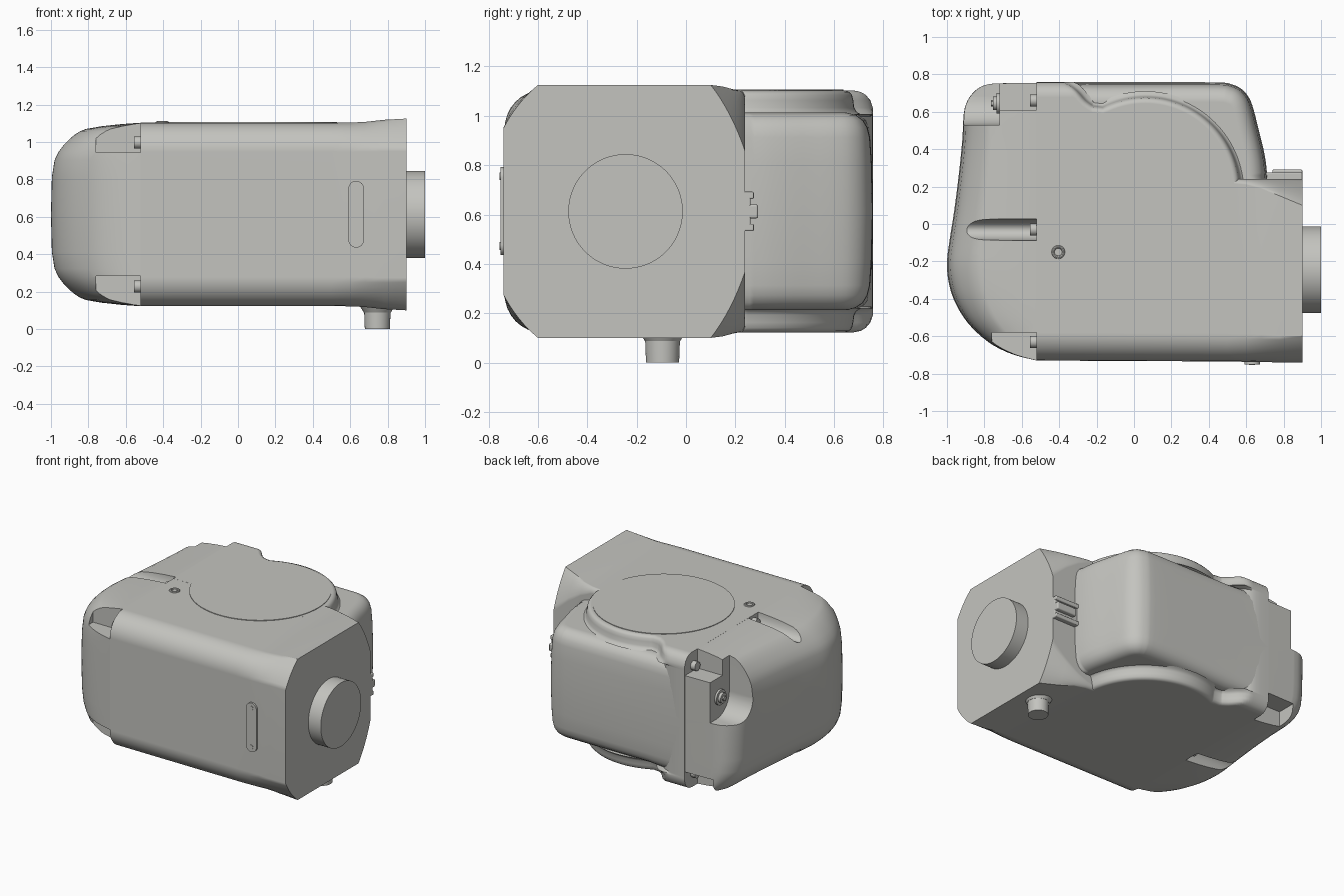
import bpy, bmesh, math
from mathutils import Vector

if "Cube" in bpy.data.objects:
    bpy.data.objects.remove(bpy.data.objects["Cube"])

C = 0.6125          # height of the mirror plane of the housing
SEAM = -0.52        # joint between body and end cover
grey = bpy.data.materials.new("housing_grey")
grey.diffuse_color = (0.55, 0.55, 0.52, 1)
grey.use_nodes = True
grey.node_tree.nodes["Principled BSDF"].inputs["Base Color"].default_value = grey.diffuse_color


def finish(ob, name, angle=35, weighted=True):
    ob.name = name
    ob.data.materials.clear()
    ob.data.materials.append(grey)
    bpy.ops.object.select_all(action='DESELECT')
    ob.select_set(True)
    bpy.context.view_layer.objects.active = ob
    bpy.ops.object.shade_smooth_by_angle(angle=math.radians(angle))
    if weighted:
        m = ob.modifiers.new("normals", 'WEIGHTED_NORMAL')
        m.keep_sharp = True
    return ob


def loft(name, rings, done=True):
    """Closed rings of equal length joined with quads and capped."""
    bm = bmesh.new()
    vs = [[bm.verts.new(p) for p in r] for r in rings]
    n = len(rings[0])
    for a, b in zip(vs, vs[1:]):
        for i in range(n):
            j = (i + 1) % n
            bm.faces.new((a[i], a[j], b[j], b[i]))
    bm.faces.new(vs[0])
    bm.faces.new(vs[-1])
    bmesh.ops.recalc_face_normals(bm, faces=bm.faces)
    me = bpy.data.meshes.new(name)
    bm.to_mesh(me)
    bm.free()
    ob = bpy.data.objects.new(name, me)
    bpy.context.collection.objects.link(ob)
    return finish(ob, name) if done else ob


def box(name, x0, x1, y0, y1, z0, z1, done=True, bevel=0.0):
    ring = [(x0, y0), (x1, y0), (x1, y1), (x0, y1)]
    ob = loft(name, [[(x, y, z) for x, y in ring] for z in (z0, z1)], False)
    if bevel:
        m = ob.modifiers.new("bevel", 'BEVEL')
        m.width, m.segments = bevel, 3
    return finish(ob, name) if done else ob


def rod(name, axis, a, b, p, r, r2=None, n=48, done=True, squash=1.0):
    """Cylinder along an axis from a to b; p is its centre in the other two."""
    rings = []
    for s, rad in ((a, r), (b, r if r2 is None else r2)):
        ring = []
        for i in range(n):
            t = 2 * math.pi * i / n
            c = [p[0] + rad * math.cos(t), p[1] + rad * squash * math.sin(t)]
            c.insert("xyz".index(axis), s)
            ring.append(c)
        rings.append(ring)
    return loft(name, rings, done)


def spline(pts, k=4):
    """Catmull-Rom refinement of an open path."""
    p = [Vector(q) for q in pts]
    out = []
    for i in range(len(p) - 1):
        a, b, c, d = p[max(i - 1, 0)], p[i], p[i + 1], p[min(i + 2, len(p) - 1)]
        for j in range(k):
            t = j / k
            out.append(0.5 * (2 * b + (c - a) * t + (2 * a - 5 * b + 4 * c - d) * t * t
                              + (3 * b - a - 3 * c + d) * t ** 3))
    return out + [p[-1]]


def mirrored(table):
    """Table of (height, value) from the mid plane up, extended below it."""
    return [(-h, v) for h, v in reversed(table) if h > 0] + list(table)


def width(h, w, r, top=0.49):
    """Half width of a section with corner radius r at height h."""
    e = min(max(abs(h) - (top - r), 0), r)
    return w - r + math.sqrt(r * r - e * e)


def stack(name, outline, table, r):
    """Stack an outline over heights, offset by the table value, flat at the seam."""
    n = len(outline)
    rings = []
    for h, d in table:
        ring = []
        for i, p in enumerate(outline):
            t = (outline[(i + 1) % n] - outline[i - 1]).normalized()
            q = p + Vector((-t.y, t.x)) * d
            x = SEAM if p.x < SEAM + 0.001 else max(q.x, SEAM)
            y = p.y if p.y < 0.2 else q.y
            ring.append((x, min(y, width(h, 0.758, r)), C + h))
        rings.append(ring)
    return loft(name, rings)


# main body: rounded section that flares into a chamfered end face
def corner(y, h, a, b, s, w):
    pts = []
    for i in range(9):
        t = i / 8 * math.pi / 2
        u, v = i / 8, 1 - i / 8
        cy = w * math.sin(t) + (1 - w) * u
        ch = w * math.cos(t) + (1 - w) * v
        pts.append((y + s * (a * cy - a), h - b + b * ch))
    return pts


rings = []
for x, H, yf, a, b, ba, bb, w in (
        (SEAM, .49, -.73, .15, .155, .02, .02, 1), (0.5, .49, -.735, .15, .155, .02, .02, 1),
        (0.6, .491, -.737, .15, .157, .03, .04, .9), (0.68, .495, -.738, .148, .16, .05, .08, .7),
        (0.78, .506, -.74, .143, .168, .09, .16, .45), (0.9, .5125, -.74, .14, .175, .14, .27, .25)):
    top = corner(yf, H, a, b, -1, w)[::-1] + corner(0.24, H, ba, bb, 1, w)
    half = [(x, y, C + h) for y, h in top]
    rings.append(half + [(x, y, 2 * C - z) for x, y, z in reversed(half)])
loft("main_body", rings)

# raised round boss with the joint flange, and the lower bulge behind it
boss = spline([(SEAM, .758), (-.42, .755), (-.36, .738), (-.31, .705), (-.265, .655), (-.22, .622)], 3)
boss += [Vector((.06 + .5 * math.cos(math.radians(t)), .17 + .5 * math.sin(math.radians(t))))
         for t in range(117, 3, -3)]
boss += [Vector((.55, 0)), Vector((SEAM, 0))]
stack("boss_and_flange", boss, mirrored(
    [(.385, 0), (.393, .04), (.403, .022), (.42, .012), (.45, .008),
     (.472, .003), (.484, -.008), (.4905, -.025)]), 0.08)

bulge = [Vector((SEAM, .758)), Vector((-.2, .758))]
bulge += spline([(.2, .758), (.45, .757), (.52, .748), (.575, .722), (.615, .675), (.64, .61),
                 (.665, .51), (.69, .41), (.705, .33), (.712, .26)], 3)
bulge += [Vector((.715, .1)), Vector((SEAM, .1))]
stack("rear_bulge", bulge, mirrored(
    [(0, 0), (.2, -.005), (.3, -.012), (.34, -.022), (.37, -.04),
     (.39, -.068), (.4, -.105)]), 0.08)

# domed end cover
path = [Vector((SEAM, .755))] + spline(
    [(-.74, .752), (-.80, .742), (-.85, .712), (-.89, .66), (-.91, .59), (-.918, .45),
     (-.935, .28), (-.96, .08), (-.985, -.08), (-1, -.2), (-.993, -.3), (-.965, -.4),
     (-.91, -.5), (-.84, -.58), (-.75, -.65), (-.64, -.70), (SEAM, -.73)], 3)
rings = []
for h, s in mirrored([(0, 1), (.2, .99), (.29, .96), (.335, .915), (.37, .86), (.4, .80),
                      (.425, .74), (.445, .675), (.4575, .61), (.472, .43), (.483, .22), (.49, .02)]):
    fb, ff = width(h, .755, .08) / .755, width(h, .73, .15) / .73
    rings.append([(SEAM + (p.x - SEAM) * s, p.y * (fb if p.y > 0 else ff), C + h) for p in path])
cover = loft("end_cover", rings, False)

# pockets in the cover: screw pockets mirrored top and bottom, and the port notch
cutters = []
for s in (1, -1):
    def zr(a, b):
        return sorted((C + s * a, C + s * b))
    cutters.append(box("cut", -.76, -.5, -1, -.58, *zr(.33, .8), done=False))
    cutters.append(box("cut", -.74, -.5, .61, 1, *zr(.35, .8), done=False))
    cutters.append(rod("cut", 'x', -1.1, -.5, (-.03, C + s * .49), .058, done=False, squash=1.7))
arc = [(.68 - .15 * math.sin(t), .82 - .15 * math.cos(t)) for t in
       (i * math.pi / 16 for i in range(9))]
notch = [(1, .67)] + arc + [(.53, 1.3), (1, 1.3)]
cutters.append(loft("cut", [[(x, y, z) for y, z in notch] for x in (-1.2, -.72)], False))
bpy.context.view_layer.objects.active = cover
for c in cutters:
    m = cover.modifiers.new("pocket", 'BOOLEAN')
    m.operation, m.solver, m.object = 'DIFFERENCE', 'EXACT', c
    bpy.ops.object.modifier_apply(modifier=m.name)
    bpy.data.objects.remove(c, do_unlink=True)
finish(cover, "end_cover", 30)

# cover screws
for s in (1, -1):
    for y, h in ((-.63, .385), (-.03, .44), (.66, .39)):
        rod("cover_screw", 'x', -.555, -.51, (y, C + s * h), .032, n=24)

# port plug in the notch
rod("port_collar", 'x', -.735, -.70, (.645, .82), .055)
rod("port_plug", 'x', -.755, -.70, (.645, .82), .036)
rod("port_hex", 'x', -.765, -.70, (.645, .82), .018, n=6)

# output shaft, foot and top disc
rod("output_shaft", 'x', .88, 1.0, (-.245, C), .232, n=96)
rod("foot_pin", 'z', 0, .13, (.745, -.095), .067, .072)
rod("foot_collar", 'z', .088, .125, (.745, -.095), .072, .095)
rod("top_disc", 'z', 1.08, 1.107, (.06, .17), .468, n=128)

# filler plug on the top
bpy.ops.mesh.primitive_torus_add(location=(-.405, -.15, 1.103), major_radius=.028,
                                 minor_radius=.008, major_segments=32, minor_segments=8)
finish(bpy.context.object, "filler_plug_ring")
rod("filler_plug_hex", 'z', 1.08, 1.106, (-.405, -.15), .016, n=6)

# front plate with rounded ends and two screws
cap = []
for k, z in ((0, .75), (1, .477)):
    cap += [(.632 + .042 * math.cos(math.pi * (k + i / 12)),
             z + .042 * math.sin(math.pi * (k + i / 12))) for i in range(13)]
loft("front_plate", [[(x, y, z) for x, z in cap] for y in (-.70, -.751)])
for z in (.755, .472):
    rod("plate_screw", 'y', -.755, -.72, (.632, z), .016, n=24)

# clip rail at the back of the end face
box("rail_base", .70, .90, .18, .262, .535, .69, bevel=.006)
for s in (1, -1):
    a, b = sorted((C + s * .05, C + s * .08))
    box("rail_side", .70, .90, .2, .275, a, b, bevel=.006)
box("rail_pin", .74, .90, .22, .292, C - .028, C + .028, bevel=.008)
